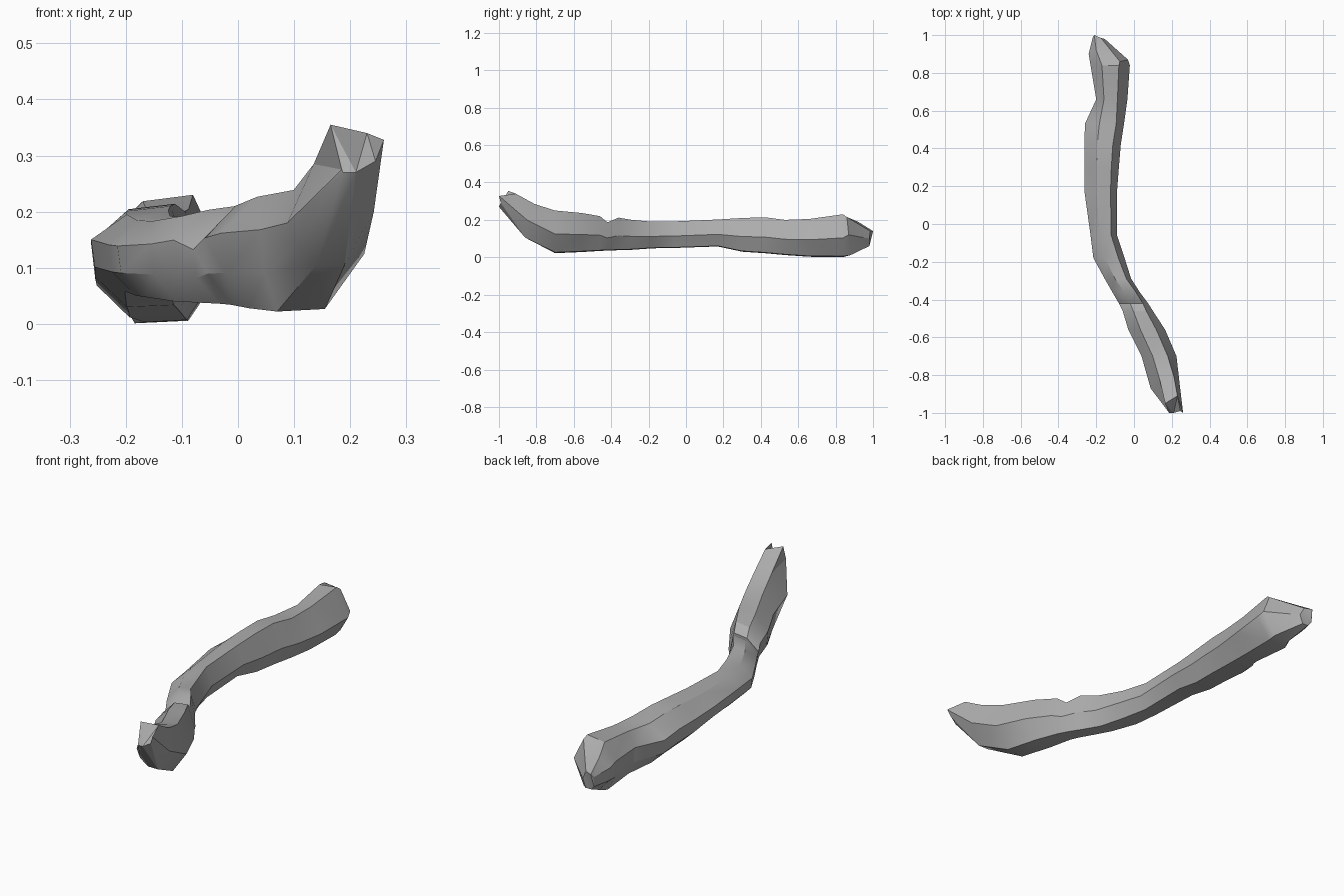
import bpy, bmesh

# Bark colour
bark = bpy.data.materials.new("grey_bark")
bark.diffuse_color = (0.42, 0.42, 0.42, 1)

# Stations along the branch:
# y, x min, x max, z min, z max, ridge position, underside position (across width)
STATIONS = [
    (-0.70, 0.04, 0.225, 0.022, 0.250, 0.55, 0.36),
    (-0.56, -0.03, 0.165, 0.028, 0.237, 0.56, 0.45),
    (-0.46, -0.06, 0.10, 0.034, 0.220, 0.58, 0.50),
    (-0.42, -0.08, 0.075, 0.036, 0.187, 0.62, 0.50),
    (-0.36, -0.115, 0.03, 0.038, 0.212, 0.66, 0.50),
    (-0.29, -0.155, -0.015, 0.040, 0.200, 0.62, 0.50),
    (-0.18, -0.215, -0.05, 0.048, 0.190, 0.60, 0.50),
    (-0.06, -0.23, -0.09, 0.050, 0.192, 0.58, 0.55),
    (0.17, -0.262, -0.09, 0.058, 0.202, 0.60, 0.55),
    (0.30, -0.262, -0.08, 0.030, 0.210, 0.58, 0.55),
    (0.42, -0.262, -0.07, 0.022, 0.214, 0.58, 0.55),
    (0.53, -0.260, -0.053, 0.012, 0.200, 0.60, 0.52),
    (0.66, -0.200, -0.035, 0.003, 0.205, 0.48, 0.40),
    (0.84, -0.230, -0.022, 0.001, 0.230, 0.52, 0.42),
]
# Each section: fraction across the width relative to ridge / underside, height fraction
def section(y, x0, x1, z0, z1, ridge, under):
    w, h = x1 - x0, z1 - z0
    return [
        (x0, y, z0 + 0.64 * h),
        (x0 + (ridge - 0.23) * w, y, z0 + 0.95 * h),
        (x0 + (ridge + 0.20) * w, y, z1),
        (x1, y, z0 + 0.45 * h),
        (x0 + (under + 0.26) * w, y, z0 + 0.02 * h),
        (x0 + (under - 0.20) * w, y, z0),
        (x0 + 0.04 * w, y, z0 + 0.30 * h),
    ]

# Upturned broken tip and slanted rear end
front_tip = [(0.185, -0.998, 0.275), (0.165, -0.95, 0.355), (0.23, -0.91, 0.34),
             (0.26, -1.0, 0.328), (0.245, -0.99, 0.29), (0.21, -1.0, 0.27),
             (0.187, -1.0, 0.27)]
neck = [(0.088, -0.87, 0.18), (0.135, -0.82, 0.285), (0.212, -0.81, 0.285),
        (0.242, -0.85, 0.20), (0.19, -0.86, 0.105), (0.14, -0.86, 0.105),
        (0.105, -0.87, 0.14)]
rear_shoulder = [(-0.24, 0.90, 0.14), (-0.20, 0.92, 0.19), (-0.075, 0.86, 0.215),
                 (-0.032, 0.87, 0.12), (-0.09, 0.88, 0.012), (-0.17, 0.88, 0.012),
                 (-0.235, 0.90, 0.08)]
rear_tip = [(-0.218, 0.99, 0.125), (-0.21, 1.0, 0.14), (-0.175, 0.985, 0.14),
            (-0.155, 0.98, 0.10), (-0.17, 0.98, 0.06), (-0.20, 0.98, 0.06),
            (-0.217, 0.985, 0.08)]

# Skin the sections into one branch
bm = bmesh.new()
sections = [front_tip, neck] + [section(*s) for s in STATIONS] + [rear_shoulder, rear_tip]
rings = [[bm.verts.new(p) for p in s] for s in sections]
for a, b in zip(rings, rings[1:]):
    for i in range(7):
        j = (i + 1) % 7
        bm.faces.new((a[i], a[j], b[j], b[i]))
bm.faces.new(rings[0])
bm.faces.new(rings[-1])
bmesh.ops.triangulate(bm, faces=bm.faces[:])
bmesh.ops.recalc_face_normals(bm, faces=bm.faces[:])

mesh = bpy.data.meshes.new("branch")
bm.to_mesh(mesh)
bm.free()
mesh.materials.append(bark)
branch = bpy.data.objects.new("branch", mesh)
bpy.context.collection.objects.link(branch)

# Soft shading with sharp creases
bpy.context.view_layer.objects.active = branch
branch.select_set(True)
bpy.ops.object.shade_smooth_by_angle(angle=0.52)
